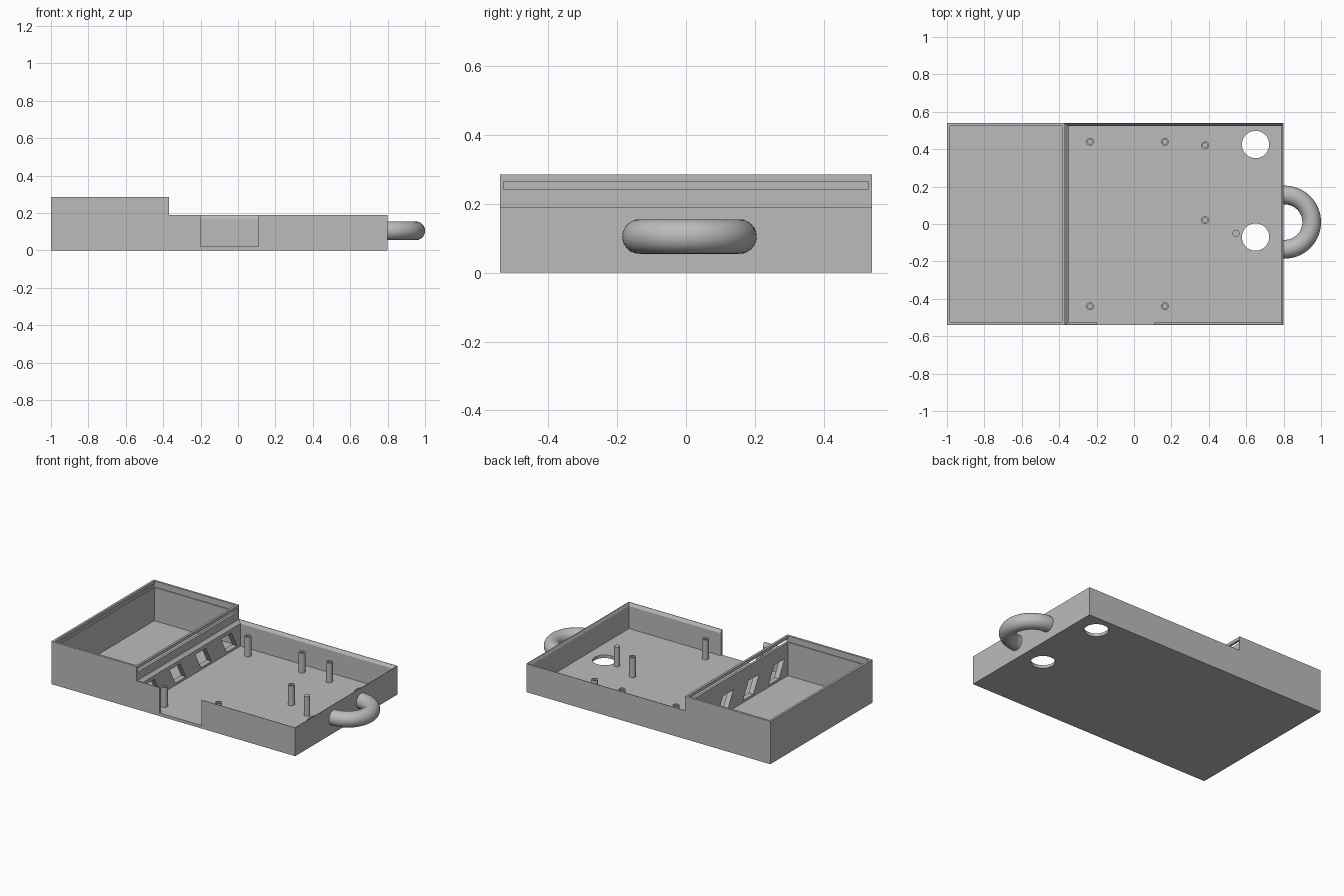
import bpy, bmesh
from math import pi, sin, cos

cube = bpy.data.objects.get("Cube")
if cube:
    bpy.data.objects.remove(cube, do_unlink=True)

grey = bpy.data.materials.new("plain grey")
grey.use_nodes = True
colour = (0.5, 0.5, 0.5, 1)
grey.diffuse_color = colour
grey.node_tree.nodes["Principled BSDF"].inputs["Base Color"].default_value = colour

FLOOR = 0.02


def loft(name, rings, closed=False):
    """Skin a list of equal point rings; cap the ends unless closed."""
    bm = bmesh.new()
    loops = [[bm.verts.new(p) for p in ring] for ring in rings]
    n = len(loops[0])
    for a, b in zip(loops, loops[1:]):
        for i in range(n):
            j = (i + 1) % n
            bm.faces.new((a[i], a[j], b[j], b[i]))
    bm.faces.new(loops[0])
    bm.faces.new(loops[-1])
    bmesh.ops.recalc_face_normals(bm, faces=bm.faces)
    mesh = bpy.data.meshes.new(name)
    bm.to_mesh(mesh)
    bm.free()
    mesh.materials.append(grey)
    obj = bpy.data.objects.new(name, mesh)
    bpy.context.collection.objects.link(obj)
    return obj


def rect(x0, x1, y0, y1, z):
    return [(x0, y0, z), (x1, y0, z), (x1, y1, z), (x0, y1, z)]


def box(name, x0, x1, y0, y1, z0, z1):
    return loft(name, [rect(x0, x1, y0, y1, z) for z in (z0, z1)])


def circle(x, y, z, r, n=32):
    return [(x + r * cos(2 * pi * i / n), y + r * sin(2 * pi * i / n), z) for i in range(n)]


def cylinder(name, x, y, z0, z1, r, n=32):
    return loft(name, [circle(x, y, z, r, n) for z in (z0, z1)])


def cut(obj, cutters):
    """Subtract the cutters, bake the result and drop the cutters."""
    for c in cutters:
        c.hide_render = True
        mod = obj.modifiers.new("cut", "BOOLEAN")
        mod.operation = "DIFFERENCE"
        mod.solver = "EXACT"
        mod.object = c
    bpy.context.view_layer.update()
    graph = bpy.context.evaluated_depsgraph_get()
    mesh = bpy.data.meshes.new_from_object(obj.evaluated_get(graph))
    obj.modifiers.clear()
    obj.data = mesh
    for c in cutters:
        bpy.data.objects.remove(c, do_unlink=True)


def smooth(obj):
    bpy.ops.object.select_all(action="DESELECT")
    obj.select_set(True)
    bpy.context.view_layer.objects.active = obj
    bpy.ops.object.shade_smooth_by_angle()


# Stepped case: tall compartment on one end, low tray on the other
side = [(-1, 0), (0.8, 0), (0.8, 0.19), (-0.37, 0.19), (-0.37, 0.285), (-1, 0.285)]
case = loft("case", [[(x, y, z) for x, z in side] for y in (-0.54, 0.54)])

cutters = [
    # tall compartment and its lid slot
    box("tall_cavity", -0.985, -0.385, -0.525, 0.525, FLOOR, 0.3),
    box("lid_slot", -0.992, -0.36, -0.531, 0.531, 0.242, 0.265),
    # tray with a chamfered rim
    loft("tray_cavity", [
        rect(-0.35, 0.788, -0.525, 0.525, FLOOR),
        rect(-0.35, 0.788, -0.525, 0.525, 0.17),
        rect(-0.3695, 0.797, -0.537, 0.537, 0.1905)]),
    # front opening
    box("front_notch", -0.2, 0.11, -0.6, -0.5, FLOOR, 0.25),
]
# round floor holes
for y in (0.425, -0.07):
    cutters.append(cylinder("floor_hole", 0.65, y, -0.1, 0.1, 0.073, 48))
# slanted vents in the partition
for k in range(4):
    y = -0.405 + 0.27 * k
    vent = [(y - 0.025, 0.035), (y + 0.085, 0.035), (y + 0.025, 0.145), (y - 0.085, 0.145)]
    cutters.append(loft("vent", [[(x, a, z) for a, z in vent] for x in (-0.42, -0.32)]))
cut(case, cutters)

# Hollow mounting posts
posts = [(-0.235, 0.44), (0.165, 0.44), (-0.235, -0.44), (0.165, -0.44), (0.38, 0.42), (0.38, 0.02)]
for x, y in posts:
    post = loft("mounting_post", [
        circle(x, y, FLOOR - 0.005, 0.021),
        circle(x, y, 0.152, 0.021),
        circle(x, y, 0.152, 0.012),
        circle(x, y, 0.06, 0.012)])
    smooth(post)

# Solid support pin
smooth(cylinder("support_pin", 0.545, -0.05, FLOOR - 0.005, 0.15, 0.019))

# Half-ring carrying handle
rings = []
for i in range(41):
    a = -pi / 2 + pi * i / 40
    ring = []
    for j in range(32):
        t = 2 * pi * j / 32
        r = 0.145 + 0.05 * cos(t)
        ring.append((0.805 + r * cos(a), 0.01 + r * sin(a), 0.105 + 0.05 * sin(t)))
    rings.append(ring)
# sink the ends slightly into the wall
rings.insert(0, [(x - 0.01, y, z) for x, y, z in rings[0]])
rings.append([(x - 0.01, y, z) for x, y, z in rings[-1]])
smooth(loft("handle", rings))
